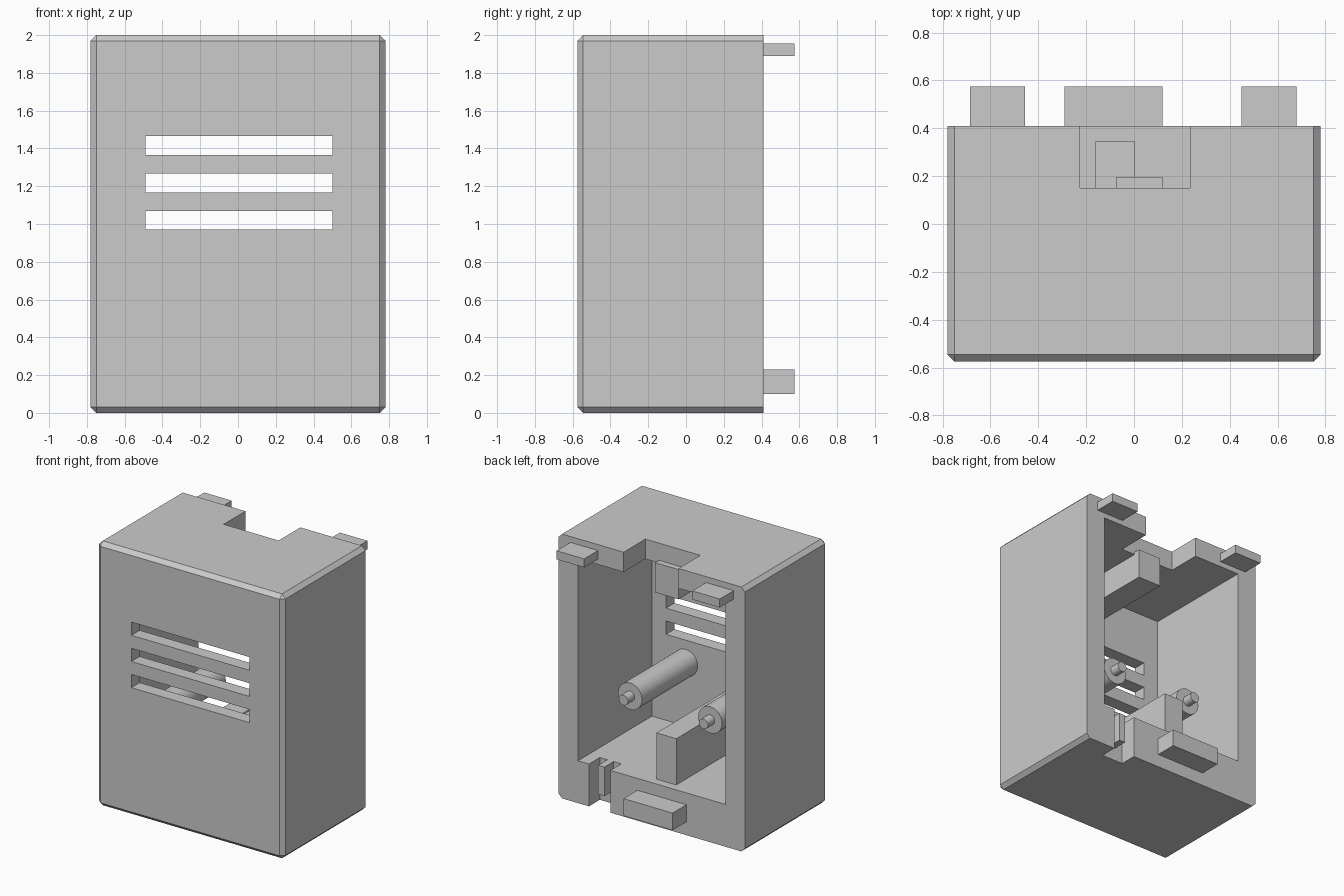
import bpy, bmesh, math
from mathutils import Vector, Matrix

old = bpy.data.objects.get("Cube")
if old:
    bpy.data.objects.remove(old, do_unlink=True)

# One plain grey for the whole housing
grey = bpy.data.materials.new("light grey")
grey.use_nodes = True
grey.diffuse_color = (0.6, 0.6, 0.6, 1)
grey.node_tree.nodes["Principled BSDF"].inputs["Base Color"].default_value = (0.6, 0.6, 0.6, 1)


def finish(name, bm):
    mesh = bpy.data.meshes.new(name)
    bm.to_mesh(mesh)
    bm.free()
    mesh.materials.append(grey)
    ob = bpy.data.objects.new(name, mesh)
    bpy.context.collection.objects.link(ob)
    return ob


def box(name, x, y, z, chamfer=0):
    """Box from three (low, high) ranges; chamfer every edge off the back face."""
    bm = bmesh.new()
    bmesh.ops.create_cube(bm, size=1)
    for v in bm.verts:
        v.co = Vector([r[0] if c < 0 else r[1] for c, r in zip(v.co, (x, y, z))])
    if chamfer:
        edges = [e for e in bm.edges if min(v.co.y for v in e.verts) < y[1] - 0.01]
        bmesh.ops.bevel(bm, geom=edges, offset=chamfer, segments=1, affect='EDGES')
    return finish(name, bm)


def rod(name, x, z, y, radius):
    """Cylinder along y."""
    bm = bmesh.new()
    place = Matrix.Translation((x, sum(y) / 2, z)) @ Matrix.Rotation(math.pi / 2, 4, 'X')
    bmesh.ops.create_cone(bm, cap_ends=True, segments=40, radius1=radius,
                          radius2=radius, depth=y[1] - y[0], matrix=place)
    ob = finish(name, bm)
    bpy.ops.object.select_all(action='DESELECT')
    ob.select_set(True)
    bpy.context.view_layer.objects.active = ob
    bpy.ops.object.shade_smooth_by_angle(angle=math.radians(40))
    return ob


def cut(target, x, y, z):
    cutter = box("cutter", x, y, z)
    cutter.hide_render = True
    mod = target.modifiers.new("cut", 'BOOLEAN')
    mod.operation, mod.solver, mod.object = 'DIFFERENCE', 'EXACT', cutter
    bpy.context.view_layer.objects.active = target
    bpy.ops.object.modifier_apply(modifier=mod.name)
    bpy.data.objects.remove(cutter, do_unlink=True)


BACK, WALL, FLOOR, CEILING = 0.41, -0.475, 0.32, 1.85

# Housing shell, open at the back
housing = box("housing", (-0.78, 0.78), (-0.575, BACK), (0, 2), chamfer=0.03)
cut(housing, (-0.617, 0.617), (WALL, 0.6), (FLOOR, CEILING))

# Top notch and cable slot in the bottom
cut(housing, (-0.225, 0.235), (0.15, 0.6), (1.7, 2.2))
cut(housing, (0.345, 0.525), (0.28, 0.6), (-0.2, 0.5))

# Front vents
for i in range(3):
    low = 0.97 + 0.198 * i
    cut(housing, (-0.49, 0.5), (-0.8, -0.4), (low, low + 0.1))

# Rib inside the cable slot
box("cable_rib", (0.41, 0.462), (0.27, 0.39), (0.1, FLOOR))

# Mounting tabs on the back
box("upper_right_tab", (-0.685, -0.455), (BACK - 0.02, 0.575), (1.89, 1.955))
box("upper_left_tab", (0.45, 0.68), (BACK - 0.02, 0.575), (1.89, 1.955))
box("lower_tab", (-0.29, 0.12), (BACK - 0.02, 0.575), (0.1, 0.23))

# Inner supports on floor and ceiling
box("floor_support", (-0.16, 0.005), (WALL - 0.02, 0.345), (FLOOR - 0.02, 0.67))
box("ceiling_support", (-0.075, 0.12), (WALL - 0.02, 0.197), (1.645, CEILING + 0.02))

# Stepped pegs on the inside of the front wall
for side, x in (("left", 0.335), ("right", -0.335)):
    rod(side + "_peg", x, 0.8, (WALL - 0.02, 0.19), 0.1)
    rod(side + "_pin", x, 0.8, (0.17, 0.27), 0.038)
